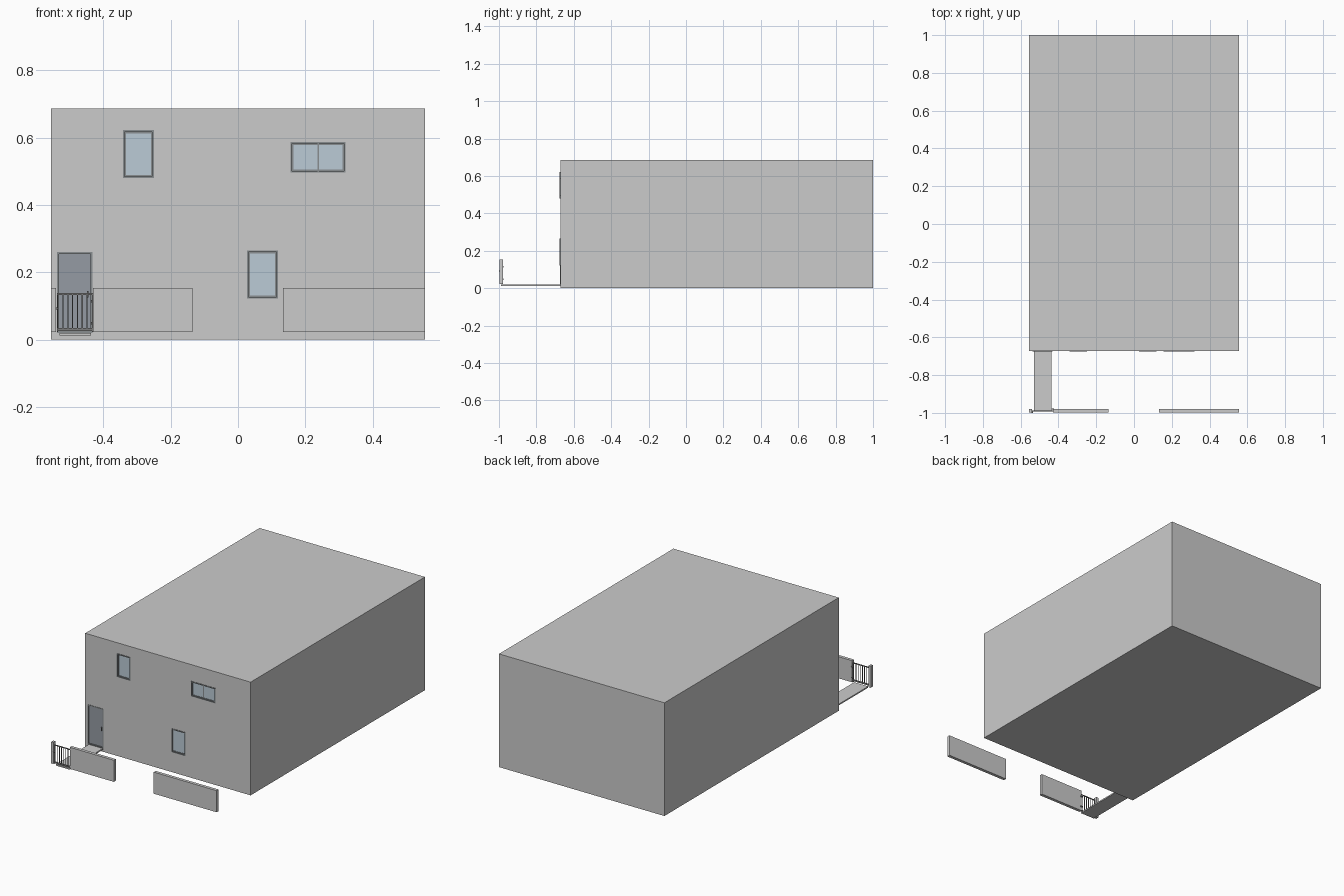
import bpy, bmesh

if "Cube" in bpy.data.objects:
    bpy.data.objects.remove(bpy.data.objects["Cube"])

W, YF, YB = 0.555, -0.672, 1.0      # half width, front and back of the house
T = 0.025                           # outer wall thickness


def material(name, colour):
    m = bpy.data.materials.new(name)
    m.diffuse_color = (*colour, 1)
    m.use_nodes = True
    m.node_tree.nodes["Principled BSDF"].inputs["Base Color"].default_value = m.diffuse_color
    return m


GLASS = material("glass", (0.50, 0.60, 0.67))
DOOR = material("door_paint", (0.30, 0.33, 0.37))
FRAME = material("frame_paint", (0.25, 0.27, 0.28))
METAL = material("dark_metal", (0.2, 0.2, 0.2))


def finish(bm, name, mat=None):
    bmesh.ops.recalc_face_normals(bm, faces=bm.faces)
    me = bpy.data.meshes.new(name)
    bm.to_mesh(me)
    bm.free()
    ob = bpy.data.objects.new(name, me)
    bpy.context.scene.collection.objects.link(ob)
    if mat:
        me.materials.append(mat)
    return ob


def add_box(bm, x, y, z):
    for v in bmesh.ops.create_cube(bm, size=1)["verts"]:
        v.co = [(r[0] + r[1]) / 2 + c * (r[1] - r[0]) for r, c in zip((x, y, z), v.co)]


def boxes(name, parts, mat=None):
    bm = bmesh.new()
    for p in parts:
        add_box(bm, *p)
    return finish(bm, name, mat)


def ring(name, u, v, depth, t, upright=False, mat=None):
    """Rectangular tube: along z, or along y when upright."""
    bm = bmesh.new()
    loops = []
    for d, i in ((depth[0], 0), (depth[0], t), (depth[1], t), (depth[1], 0)):
        pts = [(u[0] + i, v[0] + i), (u[1] - i, v[0] + i),
               (u[1] - i, v[1] - i), (u[0] + i, v[1] - i)]
        loops.append([bm.verts.new((a, d, b) if upright else (a, b, d)) for a, b in pts])
    for k in range(4):
        p, q = loops[k], loops[(k + 1) % 4]
        for i in range(4):
            j = (i + 1) % 4
            bm.faces.new((p[i], p[j], q[j], q[i]))
    return finish(bm, name, mat)


# openings: x range, z range
WINDOWS = {
    "upper_left_window": ((-0.342, -0.250), (0.480, 0.622)),
    "upper_right_window": ((0.156, 0.320), (0.496, 0.587)),
    "lower_window": ((0.026, 0.119), (0.122, 0.265)),
}
DOORWAY = ((-0.538, -0.432), (0.02, 0.260))

# floor slabs and roof
for name, z in (("ground_slab", (0, 0.02)), ("middle_slab", (0.36, 0.38)),
                ("roof_slab", (0.67, 0.687))):
    boxes(name, [((-W, W), (YF, YB), z)])

# storey walls with cut openings
openings = list(WINDOWS.values()) + [(DOORWAY[0], (0.0, 0.260))]
cutter = boxes("opening_cutter", [(x, (YF - 0.1, YF + 0.1), z) for x, z in openings])
cutter.hide_render = True
cutter.hide_viewport = True
cutter.display_type = 'WIRE'
for name, z in (("lower_walls", (0.02, 0.36)), ("upper_walls", (0.38, 0.67))):
    walls = ring(name, (-W, W), (YF, YB), z, T if name == "upper_walls" else 0.012)
    cut = walls.modifiers.new("openings", 'BOOLEAN')
    cut.operation = 'DIFFERENCE'
    cut.solver = 'EXACT'
    cut.object = cutter

# windows: outer frame, sash, pane and sill
for name, (x, z) in WINDOWS.items():
    ring(name + "_frame", x, z, (YF - 0.003, YF + 0.015), 0.005, True, FRAME)
    xi, zi = (x[0] + 0.005, x[1] - 0.005), (z[0] + 0.005, z[1] - 0.005)
    ring(name + "_sash", xi, zi, (YF + 0.002, YF + 0.010), 0.004, True, FRAME)
    boxes(name + "_pane", [(xi, (YF + 0.005, YF + 0.008), zi)], GLASS)

# centre bar of the wide window
boxes("window_mullion", [((0.236, 0.240), (YF + 0.001, YF + 0.010), (0.501, 0.582))], FRAME)

# front door
ring("door_frame", *DOORWAY, (YF - 0.002, YF + 0.012), 0.006, True, FRAME)
boxes("door_leaf", [((-0.532, -0.438), (YF + 0.004, YF + 0.010), (0.026, 0.254))], DOOR)
boxes("door_handle", [((-0.448, -0.444), (YF - 0.003, YF + 0.004), (0.125, 0.145))], METAL)

# garden path
boxes("path", [((-0.53, -0.436), (-0.99, YF), (0.012, 0.02))])

# garden walls
for name, x in (("gate_side_wall", (-W, -0.541)), ("left_garden_wall", (-0.430, -0.135)),
                ("right_garden_wall", (0.133, W))):
    boxes(name, [(x, (-0.998, -0.979), (0.022, 0.153))])

# garden gate: stiles, rails, bars
GY = (-0.993, -0.988)
parts = [((-0.538, -0.534), GY, (0.022, 0.138)), ((-0.434, -0.430), GY, (0.022, 0.138)),
         ((-0.534, -0.434), GY, (0.133, 0.138)), ((-0.534, -0.434), GY, (0.026, 0.035))]
for i in range(6):
    x = -0.534 + 0.1 * (i + 1) / 7
    parts.append(((x - 0.0015, x + 0.0015), (-0.992, -0.989), (0.035, 0.133)))
boxes("garden_gate", parts, METAL)

# gate hinges and latch
boxes("gate_hinges", [((-0.436, -0.424), (-0.982, -0.976), (z, z + 0.008))
                      for z in (0.045, 0.110)], METAL)
boxes("gate_latch", [((-0.543, -0.534), (-1.0, -0.987), (0.09, 0.096))], METAL)
